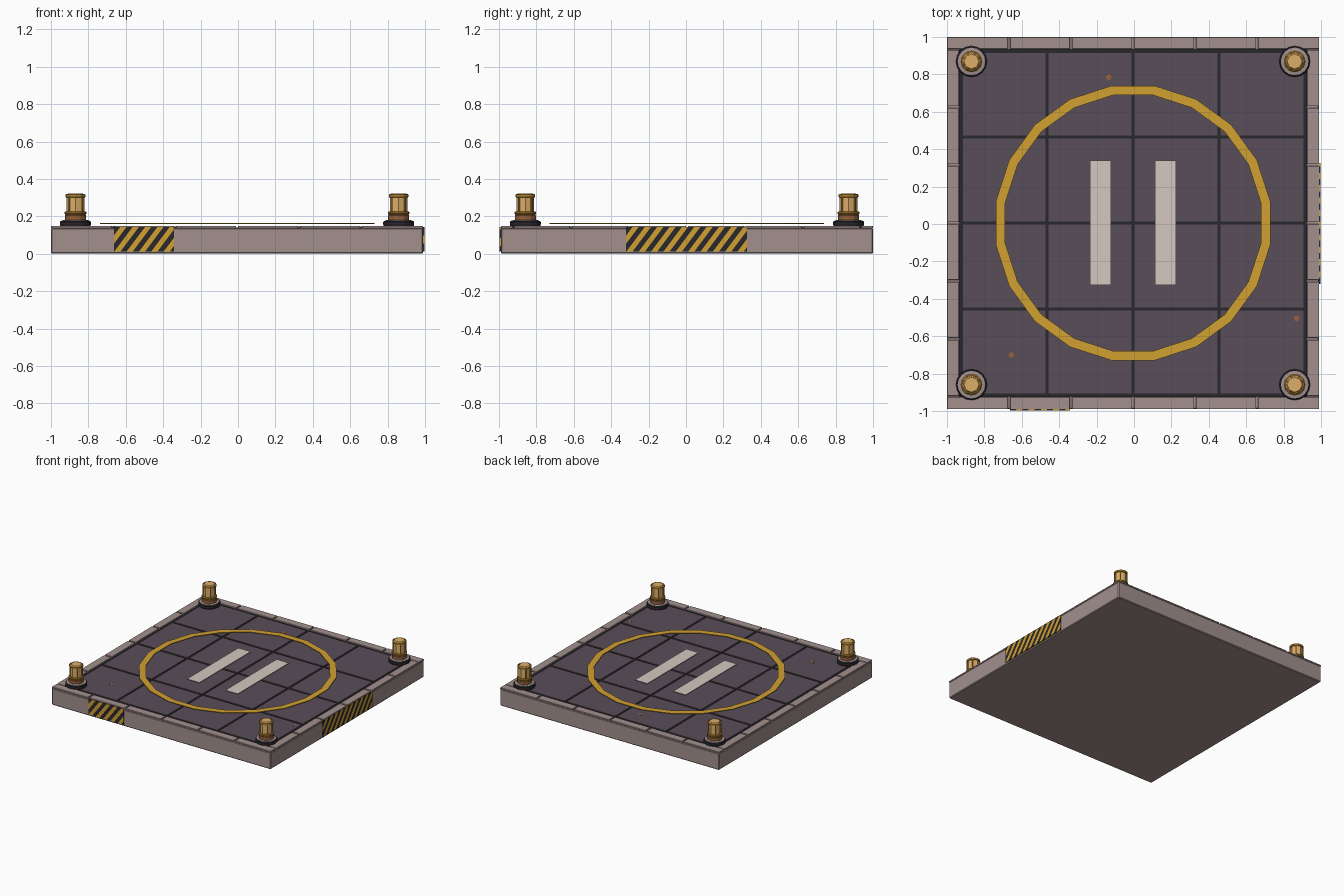
import bpy, bmesh, math
from mathutils import Vector

if "Cube" in bpy.data.objects:
    bpy.data.objects.remove(bpy.data.objects["Cube"])

CX, CY = -0.005, 0.005          # pad centre
HALF, INNER = 0.995, 0.93       # outer and inner rim half sizes


def mat(name, r, g, b):
    m = bpy.data.materials.new(name)
    m.diffuse_color = (r, g, b, 1)
    m.use_nodes = True
    m.node_tree.nodes["Principled BSDF"].inputs["Base Color"].default_value = m.diffuse_color
    return m


CONCRETE = mat("concrete", 0.36, 0.28, 0.27)
DECK = mat("deck", 0.10, 0.075, 0.10)
DARK = mat("dark", 0.022, 0.02, 0.026)
YELLOW = mat("yellow", 0.64, 0.35, 0.03)
WHITE = mat("off_white", 0.66, 0.58, 0.53)
BRASS = mat("brass", 0.42, 0.22, 0.03)
LENS = mat("lens", 0.72, 0.42, 0.14)
RUST = mat("rust", 0.30, 0.12, 0.045)


def finish(name, bm, *mats):
    bmesh.ops.recalc_face_normals(bm, faces=bm.faces[:])
    me = bpy.data.meshes.new(name)
    bm.to_mesh(me)
    bm.free()
    for m in mats:
        me.materials.append(m)
    ob = bpy.data.objects.new(name, me)
    bpy.context.collection.objects.link(ob)
    return ob


def add_box(bm, lo, hi):
    lo, hi = Vector(lo), Vector(hi)
    vs = bmesh.ops.create_cube(bm, size=1)["verts"]
    for v in vs:
        v.co = Vector(((lo[i] + hi[i]) / 2 + v.co[i] * (hi[i] - lo[i])) for i in range(3))


def boxes(name, m, pairs, bevel=0):
    bm = bmesh.new()
    for lo, hi in pairs:
        add_box(bm, lo, hi)
    ob = finish(name, bm, m)
    if bevel:
        b = ob.modifiers.new("bevel", "BEVEL")
        b.width, b.segments = bevel, 1
    return ob


def lathe(name, m, profile, sides, at, phase=0.0, closed=False):
    bm = bmesh.new()
    rings = []
    for r, z in profile:
        rings.append([bm.verts.new((at[0] + r * math.cos(phase + k * math.tau / sides),
                                    at[1] + r * math.sin(phase + k * math.tau / sides), z))
                      for k in range(sides)])
    pairs = list(zip(rings, rings[1:])) + ([(rings[-1], rings[0])] if closed else [])
    for a, b in pairs:
        for k in range(sides):
            j = (k + 1) % sides
            bm.faces.new((a[k], a[j], b[j], b[k]))
    if not closed:
        bm.faces.new(rings[0])
        bm.faces.new(rings[-1])
    return finish(name, bm, m)


# Slab with a seam-lined rim around the recessed deck
boxes("slab", CONCRETE, [((CX - HALF, CY - HALF, 0), (CX + HALF, CY + HALF, 0.138))], 0.006)
boxes("deck_base", DARK, [((CX - INNER, CY - INNER, 0.12), (CX + INNER, CY + INNER, 0.140))])
coping = []
gap = 0.005
for s in (-1, 1):
    a, b = sorted((s * HALF, s * INNER))
    for k in range(6):
        x0, x1 = -HALF + k * HALF / 3, -HALF + (k + 1) * HALF / 3
        x0, x1 = x0 + gap * (k > 0), x1 - gap * (k < 5)
        coping.append(((CX + x0, CY + a, 0.136), (CX + x1, CY + b, 0.149)))
        y0, y1 = -INNER + k * INNER / 3 + gap, -INNER + (k + 1) * INNER / 3 - gap
        coping.append(((CX + a, CY + y0, 0.136), (CX + b, CY + y1, 0.149)))
boxes("rim_coping", CONCRETE, coping, 0.002)

# Deck plates, four by four
P, G = 0.459, 0.008
boxes("deck_plates", DECK,
      [((CX + i * P + G, CY + j * P + G, 0.138), (CX + (i + 1) * P - G, CY + (j + 1) * P - G, 0.146))
       for i in range(-2, 2) for j in range(-2, 2)])

# Painted circle and pair of landing bars
lathe("landing_circle", YELLOW, [(0.743, 0.160), (0.743, 0.164), (0.692, 0.164), (0.692, 0.160)],
      20, (CX, CY), math.pi / 20, closed=True)
boxes("landing_bars", WHITE,
      [((CX + x - 0.056, -0.325, 0.160), (CX + x + 0.056, 0.34, 0.164)) for x in (-0.174, 0.174)])

# Small rust flecks
for x, y in ((-0.135, 0.785), (0.87, -0.505), (-0.655, -0.70)):
    lathe("rust_fleck", RUST, [(0.017, 0.145), (0.017, 0.148)], 5, (x, y))


# Hazard panels: a thin box sliced diagonally into alternating stripes
def hazard(name, lo, hi, axis):
    bm = bmesh.new()
    add_box(bm, lo, hi)
    slant, pitch = 0.75, 0.033
    n = Vector((0, 0, -slant))
    n[axis] = 1
    start = lo[axis] - slant * hi[2]
    count = int((hi[axis] - start) / pitch) + 2
    for k in range(count):
        p = Vector((0, 0, 0))
        p[axis] = start + k * pitch
        bmesh.ops.bisect_plane(bm, geom=bm.verts[:] + bm.edges[:] + bm.faces[:],
                               plane_co=p, plane_no=n)
    for f in bm.faces:
        f.material_index = int((f.calc_center_median().dot(n) - start) / pitch) % 2
    finish(name, bm, DARK, YELLOW)


hazard("front_hazard_panel", (-0.663, -0.996, 0.013), (-0.343, -0.985, 0.142), 0)
hazard("right_hazard_panel", (0.985, -0.32, 0.013), (0.997, 0.325, 0.142), 1)

# Corner beacon lights
for sx in (-1, 1):
    for sy in (-1, 1):
        c = (CX + sx * 0.864, CY + sy * 0.864)
        lathe("beacon_foot", DARK, [(0.078, 0.14), (0.083, 0.158), (0.083, 0.170), (0.076, 0.176)], 16, c)
        lathe("beacon_flange", CONCRETE, [(0.074, 0.170), (0.074, 0.178), (0.060, 0.180)], 16, c)
        lathe("beacon_collar", RUST, [(0.056, 0.175), (0.056, 0.205), (0.050, 0.212)], 12, c)
        lathe("beacon_band", BRASS, [(0.054, 0.210), (0.058, 0.214), (0.058, 0.222), (0.052, 0.227)], 12, c)
        lathe("beacon_lens", LENS, [(0.047, 0.220), (0.047, 0.312), (0.040, 0.322)], 8, c)
        lathe("beacon_cap", BRASS, [(0.046, 0.300), (0.053, 0.303), (0.053, 0.316), (0.046, 0.320)],
              12, c, closed=True)
        for k in range(4):
            t = math.pi / 4 + k * math.pi / 2
            lathe("beacon_post", BRASS, [(0.005, 0.222), (0.005, 0.305)], 6,
                  (c[0] + 0.047 * math.cos(t), c[1] + 0.047 * math.sin(t)))
